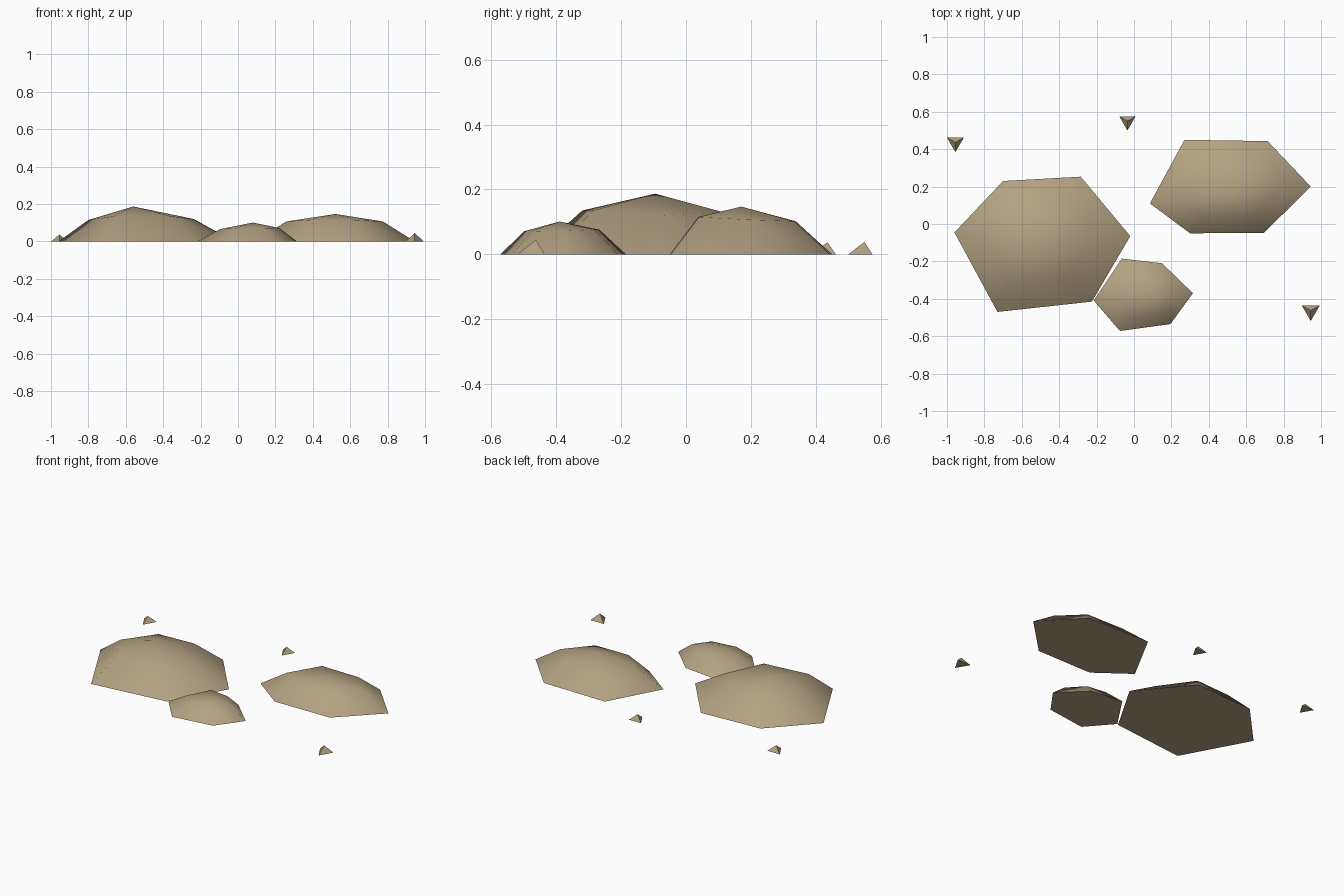
import bpy, bmesh, math

cube = bpy.data.objects.get("Cube")
if cube:
    bpy.data.objects.remove(cube)

# Single sandy colour
SAND = (0.45, 0.362, 0.222, 1.0)
sand = bpy.data.materials.new("sand")
sand.use_nodes = True
sand.diffuse_color = SAND
sand.node_tree.nodes["Principled BSDF"].inputs["Base Color"].default_value = SAND


def finish(bm, name):
    bmesh.ops.recalc_face_normals(bm, faces=bm.faces)
    mesh = bpy.data.meshes.new(name)
    bm.to_mesh(mesh)
    bm.free()
    mesh.materials.append(sand)
    obj = bpy.data.objects.new(name, mesh)
    bpy.context.collection.objects.link(obj)
    return obj


def mound(name, apex, rim, heights, shrink=0.6):
    """Smooth six-sided dome: rim on the ground, shoulder ring, peak."""
    bm = bmesh.new()
    ax, ay, _ = apex
    base = [bm.verts.new((x, y, 0)) for x, y in rim]
    ring = [bm.verts.new((ax + (x - ax) * shrink, ay + (y - ay) * shrink, h))
            for (x, y), h in zip(rim, heights)]
    top = bm.verts.new(apex)
    n = len(rim)
    for i in range(n):
        j = (i + 1) % n
        bm.faces.new((base[i], base[j], ring[j], ring[i])).smooth = True
        bm.faces.new((ring[i], ring[j], top)).smooth = True
    # Flat underside with a crisp rim
    floor = bm.faces.new(base)
    for e in floor.edges:
        e.smooth = False
    return finish(bm, name)


def pebble(name, x, y, radius, height):
    """Flat-shaded three-sided pyramid with one corner to the front."""
    bm = bmesh.new()
    base = []
    for k in range(3):
        a = -math.pi / 2 + k * math.tau / 3
        base.append(bm.verts.new((x + radius * math.cos(a), y + radius * math.sin(a), 0)))
    top = bm.verts.new((x, y, height))
    bm.faces.new(base)
    for k in range(3):
        bm.faces.new((base[k], base[(k + 1) % 3], top))
    return finish(bm, name)


# Mounds
mound("large_mound", (-0.56, -0.095, 0.187),
      [(-0.96, -0.045), (-0.70, 0.23), (-0.285, 0.253),
       (-0.02, -0.065), (-0.225, -0.415), (-0.73, -0.47)],
      (0.115, 0.13, 0.13, 0.12, 0.135, 0.135))
mound("medium_mound", (0.52, 0.17, 0.147),
      [(0.085, 0.11), (0.27, 0.45), (0.715, 0.443),
       (0.945, 0.2), (0.695, -0.047), (0.30, -0.05)],
      (0.107, 0.102, 0.102, 0.107, 0.115, 0.115))
mound("small_mound", (0.08, -0.39, 0.101),
      [(-0.215, -0.41), (-0.065, -0.185), (0.15, -0.21),
       (0.315, -0.37), (0.195, -0.535), (-0.075, -0.572)],
      (0.066, 0.076, 0.076, 0.072, 0.071, 0.071))

# Scattered pebbles
pebble("left_pebble", 0.945, -0.463, 0.056, 0.045)
pebble("right_pebble", -0.955, 0.436, 0.052, 0.037)
pebble("back_pebble", -0.035, 0.55, 0.05, 0.038)
